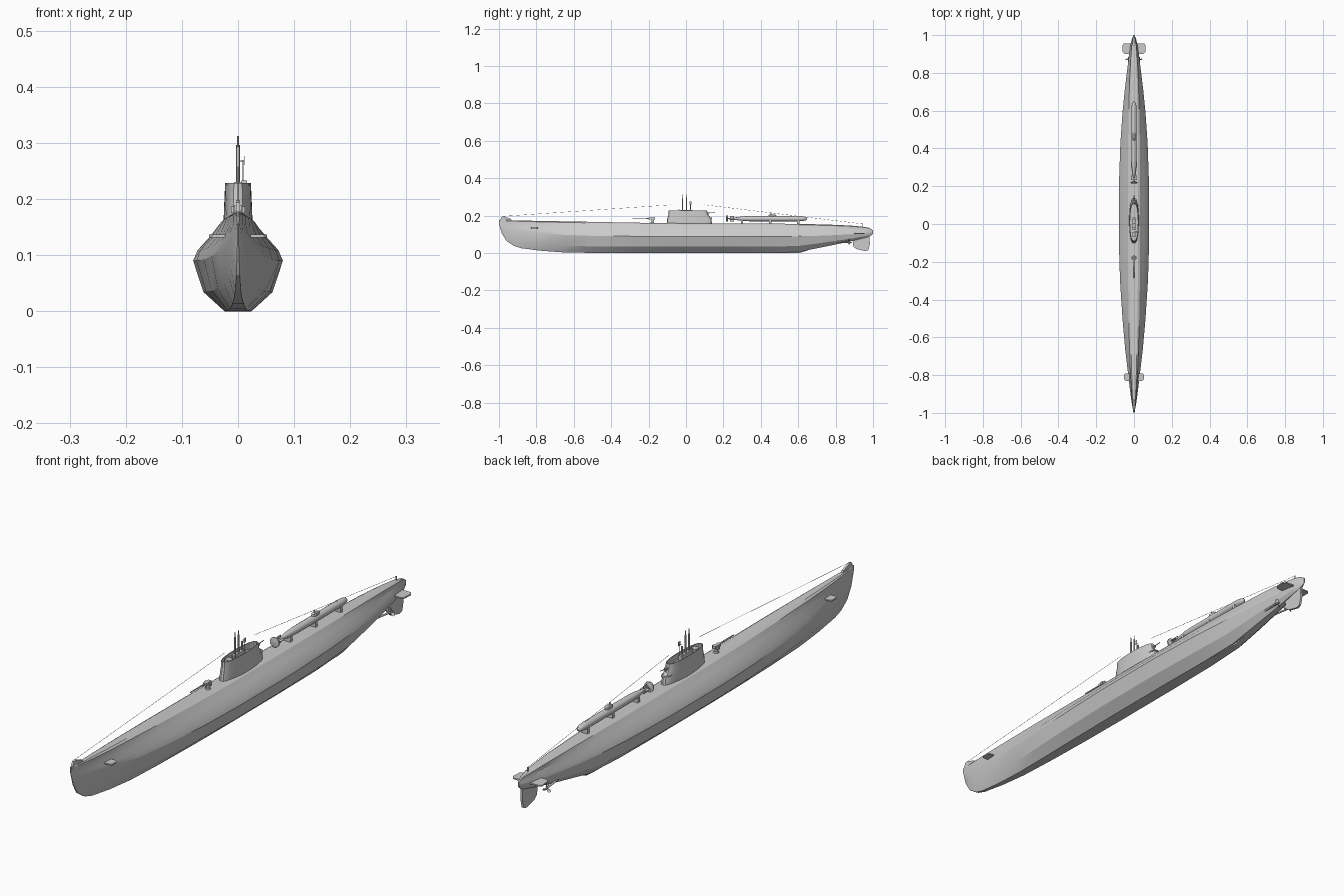
import bpy, bmesh
from math import cos, sin, pi, copysign
from mathutils import Vector


def make(name, rings, cap=True, closed=False, angle=0.35):
    """Loft a list of equal-length closed rings into one object."""
    bm = bmesh.new()
    vs = [[bm.verts.new(p) for p in r] for r in rings]
    n = len(rings[0])
    for a, b in zip(vs, vs[1:] + vs[:1] if closed else vs[1:]):
        for i in range(n):
            j = (i + 1) % n
            bm.faces.new((a[i], a[j], b[j], b[i]))
    if cap and not closed:
        bm.faces.new(vs[0])
        bm.faces.new(vs[-1])
    bmesh.ops.remove_doubles(bm, verts=bm.verts, dist=1e-6)
    bmesh.ops.recalc_face_normals(bm, faces=bm.faces)
    me = bpy.data.meshes.new(name)
    bm.to_mesh(me)
    bm.free()
    ob = bpy.data.objects.new(name, me)
    bpy.context.collection.objects.link(ob)
    bpy.ops.object.select_all(action='DESELECT')
    ob.select_set(True)
    bpy.context.view_layer.objects.active = ob
    bpy.ops.object.shade_smooth_by_angle(angle=angle)
    return ob


def rod(name, a, b, r1, r2=None, n=10):
    a, b = Vector(a), Vector(b)
    q = (b - a).to_track_quat('Z', 'Y')
    circ = lambda c, r: [c + q @ Vector((r * cos(2 * pi * i / n), r * sin(2 * pi * i / n), 0)) for i in range(n)]
    return make(name, [circ(a, r1), circ(b, r1 if r2 is None else r2)], angle=0.7)


def lathe(name, x, z, prof, n=16):
    """Turned body along y from (y, radius) pairs."""
    return make(name, [[(x + r * cos(2 * pi * i / n), y, z + r * sin(2 * pi * i / n)) for i in range(n)]
                       for y, r in prof], angle=0.6)


def box(name, c, s):
    x, y, z = c
    a, b, h = (v / 2 for v in s)
    return make(name, [[(x - a, y - b, z + k), (x + a, y - b, z + k), (x + a, y + b, z + k), (x - a, y + b, z + k)]
                       for k in (-h, h)])


def plate(name, outline, axis, mid, t):
    """Flat plate: outline in (x,y) for axis z, or (y,z) for axis x."""
    f = (lambda p, k: (p[0], p[1], k)) if axis == 'z' else (lambda p, k: (k, p[0], p[1]))
    return make(name, [[f(p, mid + k) for p in outline] for k in (-t / 2, t / 2)])


# Hull stations: y, half width, keel z, widest z, deck z, deck half width
stations = [
    (-1.0, .002, .155, .165, .178, .0015), (-.985, .005, .105, .14, .177, .004),
    (-.96, .010, .065, .13, .176, .007), (-.92, .016, .038, .125, .175, .010),
    (-.88, .021, .026, .12, .174, .013), (-.78, .033, .013, .108, .172, .018),
    (-.66, .047, .004, .098, .170, .022), (-.5, .061, .001, .092, .167, .026),
    (-.3, .074, 0, .09, .163, .029), (-.1, .080, 0, .09, .160, .030),
    (.2, .080, 0, .09, .159, .030), (.43, .072, 0, .09, .158, .029),
    (.6, .060, .006, .09, .156, .026), (.7, .050, .026, .092, .154, .023),
    (.8, .038, .046, .096, .151, .020), (.88, .028, .063, .1, .147, .016),
    (.94, .020, .078, .105, .142, .012), (.98, .011, .088, .11, .135, .006),
    (1.0, .003, .102, .114, .122, .002)]


def section(y, w, k, m, d, dw):
    h, u = m - k, d - m
    side = [(.3 * w, k), (.77 * w, k + .38 * h), (w, m), (.9 * w, m + .27 * u),
            (max(.64 * w, dw * 1.1), m + .6 * u), (dw * 1.08, d - .08 * u), (dw * .7, d)]
    return [(x, y, z) for x, z in side] + [(-x, y, z) for x, z in reversed(side)]


make('hull', [section(*s) for s in stations])

# Keel skeg running into the rising stern
make('keel_skeg', [[(-w, y, .001), (w, y, .001), (w, y, t), (-w, y, t)]
                   for y, w, t in [(.4, .02, .01), (.58, .015, .02), (.61, .012, .022)]] +
     [[(-.004, .66, .018), (.004, .66, .018), (.004, .66, .03), (-.004, .66, .03)]])


# Conning tower with open bridge
def oval(y0, y1, w, z, zr=None, n=28):
    out = []
    for i in range(n):
        a = 2 * pi * i / n
        c, s = cos(a), sin(a)
        out.append((w * copysign(abs(c) ** .75, c), (y0 + y1) / 2 + (y1 - y0) / 2 * s,
                    z if zr is None else z + (zr - z) * (s + 1) / 2))
    return out


make('conning_tower', [oval(-.103, .140, .026, .15), oval(-.100, .135, .025, .185), oval(-.094, .118, .024, .205),
                       oval(-.093, .112, .023, .229), oval(-.089, .108, .020, .229), oval(-.088, .107, .020, .205)])
make('gun_platform', [oval(.075, .138, .018, .186), oval(.075, .138, .018, .190)])
box('bridge_console', (0, -.055, .215), (.022, .022, .022))
box('periscope_housing', (0, .002, .215), (.014, .065, .03))

# Periscopes and masts
for i, (y, top) in enumerate([(-.018, .293), (.002, .296), (.024, .262)]):
    rod(f'mast_{i}', (0, y, .2), (0, y, top), .0032)
for i, y in enumerate((-.018, .002)):
    rod(f'periscope_{i}', (0, y, .29), (0, y, .312), .0015)
rod('radar_post', (.009, .024, .2), (.009, .024, .27), .001, n=6)
rod('radar_arm', (0, .024, .268), (.011, .024, .268), .0008, n=6)
box('radar_panel', (.011, .024, .269), (.001, .012, .016))
box('lookout_sight', (.011, -.04, .23), (.010, .008, .006))

# Anti-aircraft gun aft of the bridge
rod('aft_gun_post', (0, .118, .188), (0, .118, .212), .005, .003)
box('aft_gun_breech', (0, .116, .214), (.009, .018, .007))
rod('aft_gun_barrel', (0, .12, .214), (0, .152, .217), .0015)

# Deck gun
rod('deck_gun_base', (0, -.18, .158), (0, -.18, .166), .011, .009, 14)
rod('deck_gun_post', (0, -.18, .164), (0, -.18, .18), .006)
box('deck_gun_breech', (0, -.184, .184), (.013, .034, .010))
rod('deck_gun_barrel', (0, -.19, .186), (0, -.285, .187), .003, .002)
for s in (-1, 1):
    box('deck_gun_seat', (s * .010, -.178, .181), (.005, .012, .012))

# Midget craft carried on the after deck
lathe('midget_body', 0, .184, [(.222, .002), (.25, .005), (.30, .012), (.34, .014), (.60, .014), (.625, .0125),
                               (.640, .009), (.648, .002)])
lathe('midget_tail_disc', 0, .184, [(.214, .003), (.217, .019), (.222, .019), (.225, .003)])
box('midget_fin_flat', (0, .245, .184), (.03, .022, .002))
box('midget_fin_upright', (0, .245, .184), (.002, .022, .03))
make('midget_hatch', [oval(.44, .484, .009, .19), oval(.442, .482, .008, .204), oval(.448, .474, .005, .207)])
rod('midget_scope', (0, .455, .204), (0, .455, .216), .002)
for y in (.30, .45, .60):
    box('midget_cradle', (0, y, .166), (.026, .012, .024))

# Bow fitting and wires
plate('bow_fairing', [(-.995, .17), (-.985, .194), (-.975, .197), (-.935, .182), (-.93, .17)], 'x', 0, .008)
rod('stern_post', (0, .945, .135), (0, .945, .157), .002)
rod('fore_wire', (0, -.975, .197), (0, -.08, .258), .0006, n=5)
rod('aft_wire', (0, .10, .258), (0, .945, .156), .0006, n=5)

# Paired diving planes, shafts and propellers
for s in (-1, 1):
    plate('bow_plane', [(s * x, y) for x, y in [(.015, -.83), (.046, -.83), (.052, -.823), (.052, -.798),
                                                (.046, -.792), (.015, -.792)]], 'z', .134, .005)
    plate('stern_plane', [(s * x, y) for x, y in [(.01, .9), (.05, .9), (.06, .91), (.062, .945), (.055, .955),
                                                  (.01, .955)]], 'z', .104, .005)
    rod('shaft', (s * .02, .74, .066), (s * .028, .875, .056), .0035)
    rod('shaft_strut', (s * .012, .855, .08), (s * .027, .855, .057), .0022, n=6)
    lathe('propeller_hub', s * .028, .056, [(.866, .004), (.878, .004), (.888, .001)], 10)
    for k in range(3):
        a = 2 * pi * k / 3 + pi / 2
        c, e = Vector((cos(a), 0, sin(a))), Vector((-sin(a) * .8, .5, cos(a) * .8))
        o = Vector((s * .028, .872, .056))
        pts = [o + c * r + e * t for r, t in [(.002, -.002), (.011, -.006), (.018, -.003), (.018, .003),
                                              (.011, .006), (.002, .002)]]
        make('propeller_blade', [[p + Vector((0, d, 0)) for p in pts] for d in (-.0006, .0006)])

# Rudder
plate('rudder', [(.89, .075), (.895, .035), (.91, .022), (.96, .010), (.975, .016), (.983, .05), (.98, .1),
                 (.92, .1)], 'x', 0, .008)
